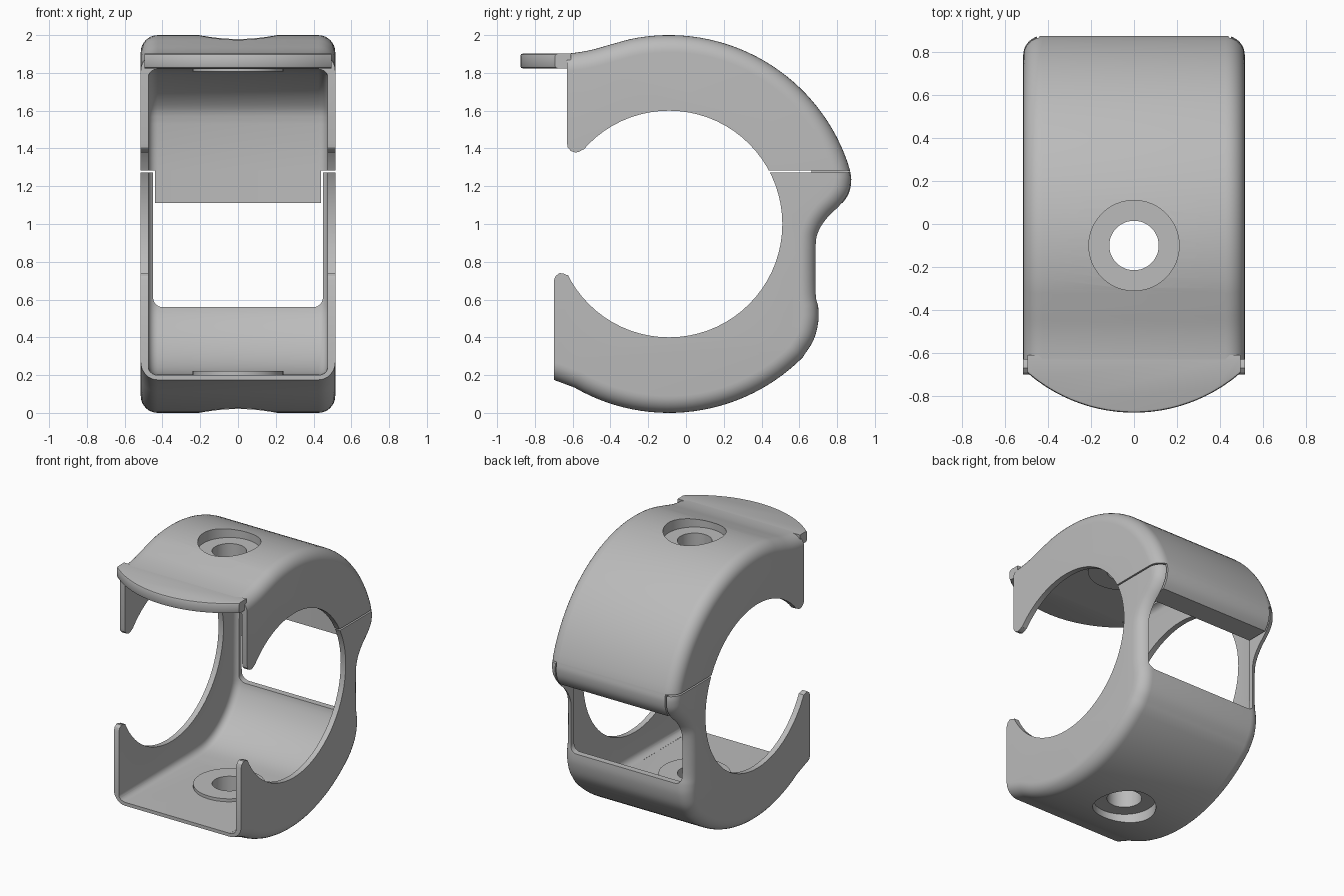
import bpy, bmesh
from math import sin, cos, pi, radians, sqrt
from mathutils import Vector

if "Cube" in bpy.data.objects:
    bpy.data.objects.remove(bpy.data.objects["Cube"], do_unlink=True)

grey = bpy.data.materials.new("plain_grey")
grey.use_nodes = True
grey.diffuse_color = (0.5, 0.5, 0.5, 1)
grey.node_tree.nodes["Principled BSDF"].inputs["Base Color"].default_value = (0.5, 0.5, 0.5, 1)

HALF = 0.515            # half width of the clamp
CY, CZ = -0.09, 1.0     # axis of the bore
HOLE_Y = -0.1           # screw hole position


def finish(name, bm):
    bmesh.ops.recalc_face_normals(bm, faces=bm.faces)
    me = bpy.data.meshes.new(name)
    bm.to_mesh(me)
    bm.free()
    me.materials.append(grey)
    ob = bpy.data.objects.new(name, me)
    bpy.context.scene.collection.objects.link(ob)
    return ob


def arc(r, a0, a1, n):
    return [(CY + r * cos(radians(a0 + (a1 - a0) * i / n)),
             CZ + r * sin(radians(a0 + (a1 - a0) * i / n))) for i in range(n + 1)]


def smooth(pts, n=4):
    """Catmull-Rom curve through the points."""
    p = [Vector(q) for q in pts]
    p = [2 * p[0] - p[1]] + p + [2 * p[-1] - p[-2]]
    out = []
    for a, b, c, d in zip(p, p[1:], p[2:], p[3:]):
        for i in range(n):
            t = i / n
            out.append(tuple(0.5 * (2 * b + (c - a) * t + (2 * a - 5 * b + 4 * c - d) * t * t
                                    + (3 * b - a - 3 * c + d) * t ** 3)))
    return out + [pts[-1]]


def loft(name, profile, half, r=0.0, steps=8):
    """Side profile (y, z), clockwise, spread along x with rounded rims."""
    pts = [Vector(p) for p in profile]
    n = len(pts)
    inward = []
    for i in range(n):
        d1 = (pts[i] - pts[i - 1]).normalized()
        d2 = (pts[(i + 1) % n] - pts[i]).normalized()
        d = (d1 + d2).normalized()
        inward.append(Vector((d.y, -d.x)))
    rims = [(half, 0)] if r == 0 else [
        (half - r * (1 - cos(pi / 2 * k / steps)), r * (1 - sin(pi / 2 * k / steps)))
        for k in range(steps + 1)]
    rims = [(-x, d) for x, d in rims] + rims[::-1]
    bm = bmesh.new()
    rings = [[bm.verts.new((x, *(p + w * d))) for p, w in zip(pts, inward)] for x, d in rims]
    for a, b in zip(rings, rings[1:]):
        for i in range(n):
            j = (i + 1) % n
            bm.faces.new((a[i], a[j], b[j], b[i]))
    bm.faces.new(rings[0])
    bm.faces.new(rings[-1])
    return finish(name, bm)


def cylinder(r, z0, z1, n=48):
    bm = bmesh.new()
    bmesh.ops.create_cone(bm, cap_ends=True, segments=n, radius1=r, radius2=r, depth=z1 - z0)
    bmesh.ops.translate(bm, verts=bm.verts, vec=(0, HOLE_Y, (z0 + z1) / 2))
    return finish("cutter", bm)


def box(half, y0, y1, z0, z1, corner=0.0):
    bm = bmesh.new()
    bmesh.ops.create_cube(bm, size=1)
    for v in bm.verts:
        v.co = (v.co.x * 2 * half, (y0 + y1) / 2 + v.co.y * (y1 - y0),
                (z0 + z1) / 2 + v.co.z * (z1 - z0))
    if corner:
        edges = [e for e in bm.edges if abs(e.verts[0].co.y - e.verts[1].co.y) > 0.01]
        bmesh.ops.bevel(bm, geom=edges, offset=corner, segments=5, profile=0.5, affect='EDGES')
    return finish("cutter", bm)


def combine(ob, op, other):
    """Apply one boolean and discard the helper."""
    m = ob.modifiers.new("bool", 'BOOLEAN')
    m.operation, m.object, m.solver = op, other, 'EXACT'
    dg = bpy.context.evaluated_depsgraph_get()
    dg.update()
    me = bpy.data.meshes.new_from_object(ob.evaluated_get(dg))
    ob.modifiers.clear()
    ob.data = me
    bpy.data.objects.remove(other, do_unlink=True)


# Outline of the whole clamp and of its hollow
back = smooth([(0.866, 1.292), (0.875, 1.235), (0.863, 1.165), (0.82, 1.1), (0.75, 1.03),
               (0.705, 0.96), (0.69, 0.88), (0.69, 0.64), (0.70, 0.56), (0.70, 0.48),
               (0.675, 0.385), (0.617, 0.293)])
outline = (smooth([(-1.0, 1.9), (-0.7, 1.9), (-0.6, 1.905), (-0.5, 1.922), (-0.4, 1.95),
                   arc(1, 102, 102, 1)[0]])[:-1]
           + arc(1, 102, 17, 32)[:-1] + back[:-1] + arc(1, -45, -120, 28)
           + [(-0.7, 0.175), (-1.0, 0.28)])
hollow = ([(-1.5, 1.82)]
          + smooth([(0.2, 1.82), (0.33, 1.81), (0.45, 1.77), (0.57, 1.70), (0.65, 1.61), (0.67, 1.53)])
          + smooth([(0.66, 0.62), (0.645, 0.52), (0.57, 0.39), (0.45, 0.28), (0.3, 0.215), (0.1, 0.2)])
          + [(-1.5, 0.2)])


def shell(name, keep, half=1.0):
    """Hollow clamp body limited to a region of the side profile."""
    ob = loft(name, outline, HALF, 0.09)
    combine(ob, 'DIFFERENCE', loft("cutter", hollow, 0.475, 0.05, 5))
    combine(ob, 'DIFFERENCE', loft("cutter", arc(0.6, 360, 5, 71), 1.0))
    combine(ob, 'INTERSECT', loft("cutter", keep, half))
    return ob


# Upper half: rounded front tips, straight seam at the back
upper = shell("upper_half", [(-0.63, 2.3), (1.3, 2.3), (1.3, 1.283), (-0.3, 1.283), (-0.545, 1.395),
                             (-0.565, 1.383), (-0.585, 1.378), (-0.61, 1.387), (-0.626, 1.405),
                             (-0.63, 1.43)])
combine(upper, 'UNION', cylinder(0.24, 1.808, 1.86))
combine(upper, 'DIFFERENCE', cylinder(0.21, 1.925, 2.2))
combine(upper, 'DIFFERENCE', cylinder(0.115, 1.6, 2.2))

# Lip that drops between the lower side walls
lip = shell("rear_lip", [(0.5, 1.283), (1.2, 1.283), (1.2, 1.11), (0.5, 1.11)], 0.44)

# Lower half: rounded front tips and an open window at the back
lower = shell("lower_half", [(-0.70, 0.70), (-0.69, 0.725), (-0.67, 0.74), (-0.65, 0.738),
                             (-0.627, 0.728), (-0.4, 1.272), (1.3, 1.272), (1.3, -0.3), (-0.70, -0.3)])
combine(lower, 'DIFFERENCE', box(0.45, 0.45, 1.2, 0.56, 1.5, 0.05))
combine(lower, 'UNION', cylinder(0.24, 0.15, 0.222))
combine(lower, 'DIFFERENCE', cylinder(0.21, -0.2, 0.075))
combine(lower, 'DIFFERENCE', cylinder(0.115, -0.2, 0.4))

# Curved thumb tab at the top front
bm = bmesh.new()
R, W = 0.757, 0.495
xs = [-W + 2 * W * i / 24 for i in range(25)]
plan = [(x, -0.877 + R - sqrt(R * R - x * x)) for x in xs] + [(W, -0.61), (-W, -0.61)]
face = bm.faces.new([bm.verts.new((x, y, 1.824)) for x, y in plan])
top = bmesh.ops.extrude_face_region(bm, geom=[face])["geom"]
bmesh.ops.translate(bm, verts=[g for g in top if isinstance(g, bmesh.types.BMVert)], vec=(0, 0, 0.078))
rim = [e for e in bm.edges if abs(e.verts[0].co.z - e.verts[1].co.z) < 1e-4
       and max(v.co.y for v in e.verts) < -0.62]
bmesh.ops.bevel(bm, geom=rim, offset=0.012, segments=2, profile=0.5, affect='EDGES')
tab = finish("thumb_tab", bm)

# Smooth shading with crisp edges
bpy.ops.object.select_all(action='DESELECT')
for ob in (upper, lip, lower, tab):
    ob.select_set(True)
bpy.context.view_layer.objects.active = upper
bpy.ops.object.shade_smooth_by_angle(angle=radians(30))
